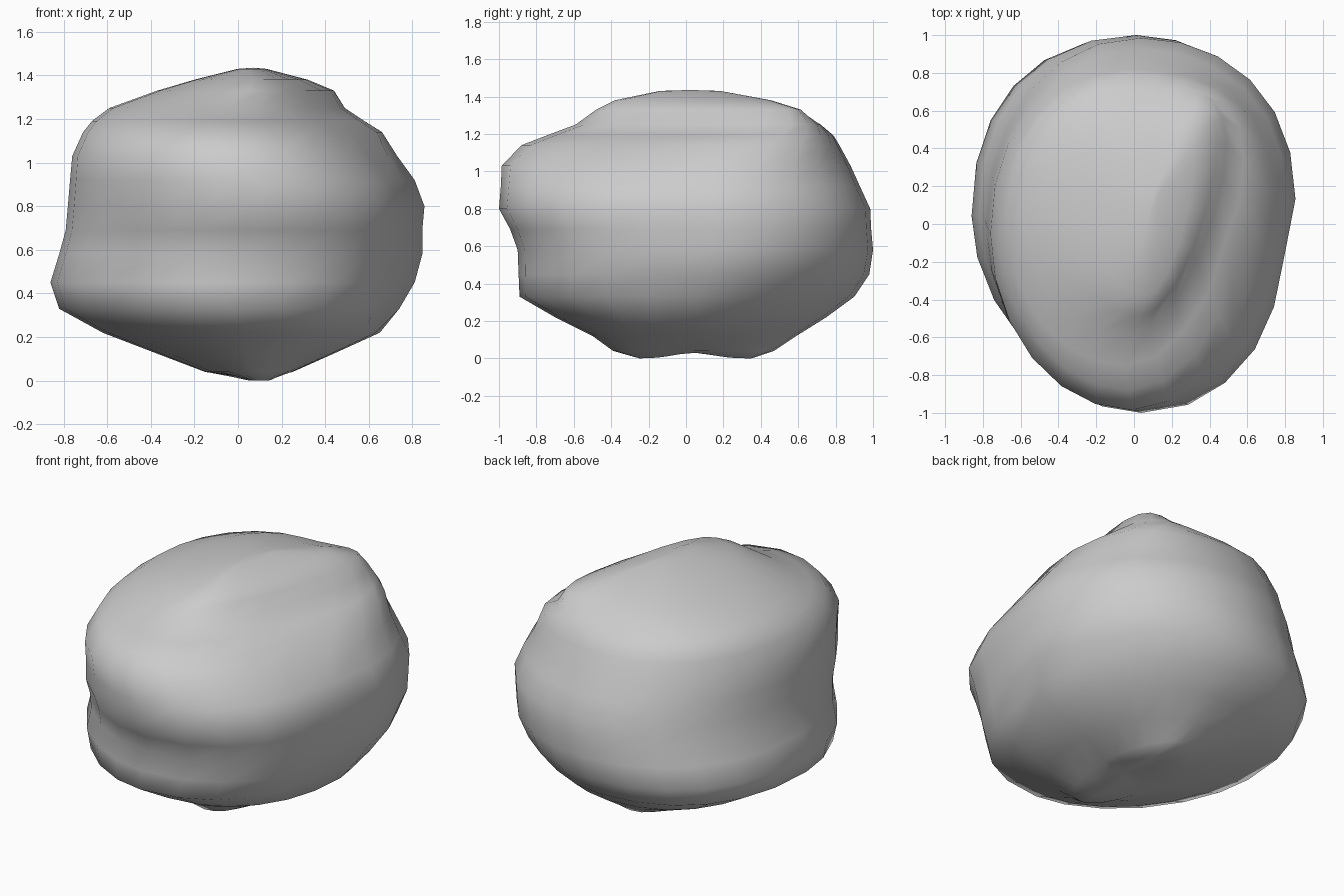
import bpy, bmesh
from math import pi, sin, cos, exp

if "Cube" in bpy.data.objects:
    bpy.data.objects.remove(bpy.data.objects["Cube"])

# Horizontal sections of the boulder: z, x min, x max, y min, y max
LEVELS = [
    (0.00, 0.03, 0.17, -0.25, 0.35),
    (0.04, -0.15, 0.25, -0.39, 0.47),
    (0.12, -0.36, 0.43, -0.50, 0.59),
    (0.22, -0.62, 0.65, -0.70, 0.75),
    (0.33, -0.82, 0.74, -0.89, 0.90),
    (0.45, -0.86, 0.81, -0.895, 0.98),
    (0.58, -0.82, 0.845, -0.90, 1.00),
    (0.69, -0.79, 0.845, -0.94, 0.99),
    (0.80, -0.78, 0.855, -1.00, 0.985),
    (0.92, -0.77, 0.81, -0.99, 0.93),
    (1.03, -0.76, 0.73, -0.985, 0.88),
    (1.14, -0.71, 0.66, -0.88, 0.82),
    (1.19, -0.67, 0.58, -0.75, 0.79),
    (1.25, -0.59, 0.49, -0.59, 0.72),
    (1.33, -0.37, 0.44, -0.48, 0.58),
    (1.38, -0.20, 0.32, -0.38, 0.42),
    (1.43, 0.00, 0.13, -0.14, 0.17),
]
SIDES = 24
# Corner fullness (back right, back left, front left, front right): base, middle, top
FULLNESS = [(1.7, 2.5, 1.7, 2.2), (2.0, 2.1, 1.95, 2.35), (1.95, 2.1, 2.0, 1.8)]


def corner_power(quadrant, z):
    t = min(max(z / 0.7, 0), 2)
    i = min(int(t), 1)
    a, b = FULLNESS[i][quadrant], FULLNESS[i + 1][quadrant]
    return a + (b - a) * (t - i)


def section(z, x0, x1, y0, y1):
    """Rounded outline with a different fullness in each corner."""
    cx, cy, a, b = (x0 + x1) / 2, (y0 + y1) / 2, (x1 - x0) / 2, (y1 - y0) / 2
    # right flank leans to the back, most of all near the crest
    skew = (0.14 * min(1, z / 0.8) + 0.25 * max(0, min(1, (z - 0.9) / 0.4))) * min(1, b / 0.5)
    points = []
    for i in range(SIDES):
        ang = 2 * pi * i / SIDES
        c, s = cos(ang), sin(ang)
        e = 2 / corner_power(i * 4 // SIDES, z)
        u = abs(c) ** e * (1 if c > 0 else -1)
        v = abs(s) ** e * (1 if s > 0 else -1)
        x, y, h = cx + a * u, cy + b * v + skew * max(u, 0) ** 2, z
        # shallow dent in the right flank
        if x > 0.4 and z > 0.3:
            x -= 0.05 * exp(-((y + 0.27) / 0.16) ** 2)
        # saddle between the two resting points
        if z == 0:
            h = 0.03 * exp(-((y - 0.04) / 0.14) ** 2)
        points.append((x, y, h))
    return points


# Boulder skin: rings lofted from base to crown
bm = bmesh.new()
rings = [[bm.verts.new(p) for p in section(*level)] for level in LEVELS]
for low, high in zip(rings, rings[1:]):
    for i in range(SIDES):
        j = (i + 1) % SIDES
        bm.faces.new((low[i], low[j], high[j], high[i]))

# Slightly hollow underside and nearly flat crown
base = bm.verts.new((0.10, 0.04, 0.035))
crown = bm.verts.new((0.07, 0.02, 1.435))
for i in range(SIDES):
    j = (i + 1) % SIDES
    bm.faces.new((base, rings[0][j], rings[0][i]))
    bm.faces.new((crown, rings[-1][i], rings[-1][j]))
bmesh.ops.recalc_face_normals(bm, faces=bm.faces[:])
for face in bm.faces:
    face.smooth = True

mesh = bpy.data.meshes.new("boulder")
bm.to_mesh(mesh)
bm.free()
boulder = bpy.data.objects.new("boulder", mesh)
bpy.context.collection.objects.link(boulder)
